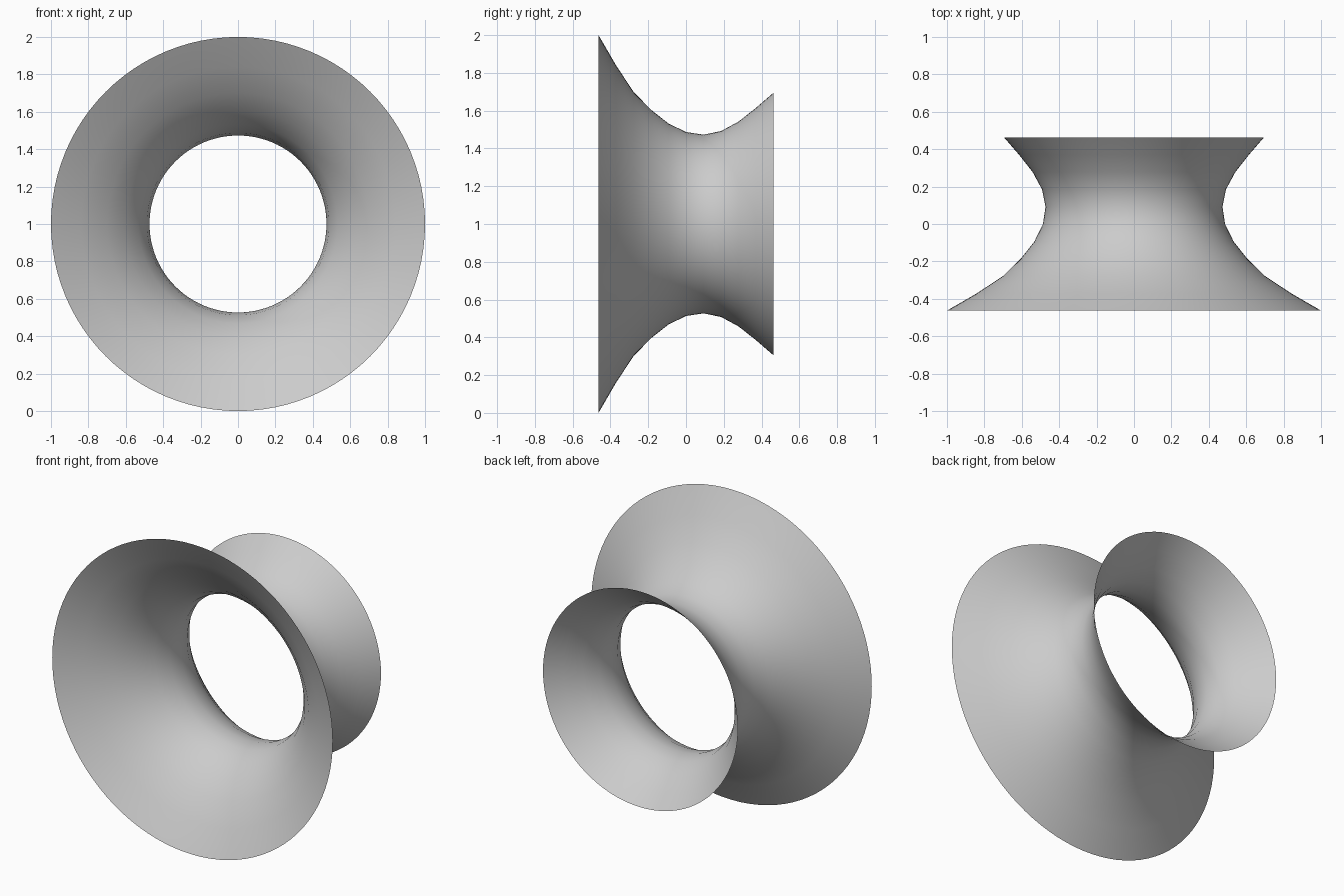
import bpy
import bmesh
from math import radians, pi
from mathutils import Matrix, Vector

cube = bpy.data.objects.get("Cube")
if cube:
    bpy.data.objects.remove(cube, do_unlink=True)

# Plain grey material
grey = bpy.data.materials.new("light_grey")
grey.use_nodes = True
colour = (0.6, 0.6, 0.6, 1)
grey.diffuse_color = colour
grey.node_tree.nodes["Principled BSDF"].inputs["Base Color"].default_value = colour

# Radii of the flared tube, evenly spaced from the front rim to the back rim
RADII = [1.0, 0.84, 0.70, 0.605, 0.532, 0.487, 0.473, 0.492, 0.542, 0.615, 0.695]
HALF_DEPTH = 0.463
SIDES = 96
step = 2 * HALF_DEPTH / (len(RADII) - 1)

# Spin the open profile around the front-to-back axis
bm = bmesh.new()
points = [bm.verts.new((0, -HALF_DEPTH + i * step, 1 + r)) for i, r in enumerate(RADII)]
edges = [bm.edges.new(pair) for pair in zip(points, points[1:])]
bmesh.ops.spin(bm, geom=points + edges, cent=(0, 0, 1), axis=(0, 1, 0),
               angle=2 * pi, steps=SIDES, use_duplicate=False)
bmesh.ops.remove_doubles(bm, verts=bm.verts[:], dist=0.0005)
bmesh.ops.recalc_face_normals(bm, faces=bm.faces[:])

# Keep the normals pointing away from the axis
bm.faces.ensure_lookup_table()
face = bm.faces[0]
centre = face.calc_center_median()
if face.normal.dot(Vector((centre.x, 0, centre.z - 1))) < 0:
    bmesh.ops.reverse_faces(bm, faces=bm.faces[:])

mesh = bpy.data.meshes.new("flared_tube")
bm.to_mesh(mesh)
bm.free()
mesh.materials.append(grey)
tube = bpy.data.objects.new("flared_tube", mesh)
bpy.context.collection.objects.link(tube)

bpy.ops.object.select_all(action="DESELECT")
tube.select_set(True)
bpy.context.view_layer.objects.active = tube
bpy.ops.object.shade_smooth_by_angle(angle=radians(40))
